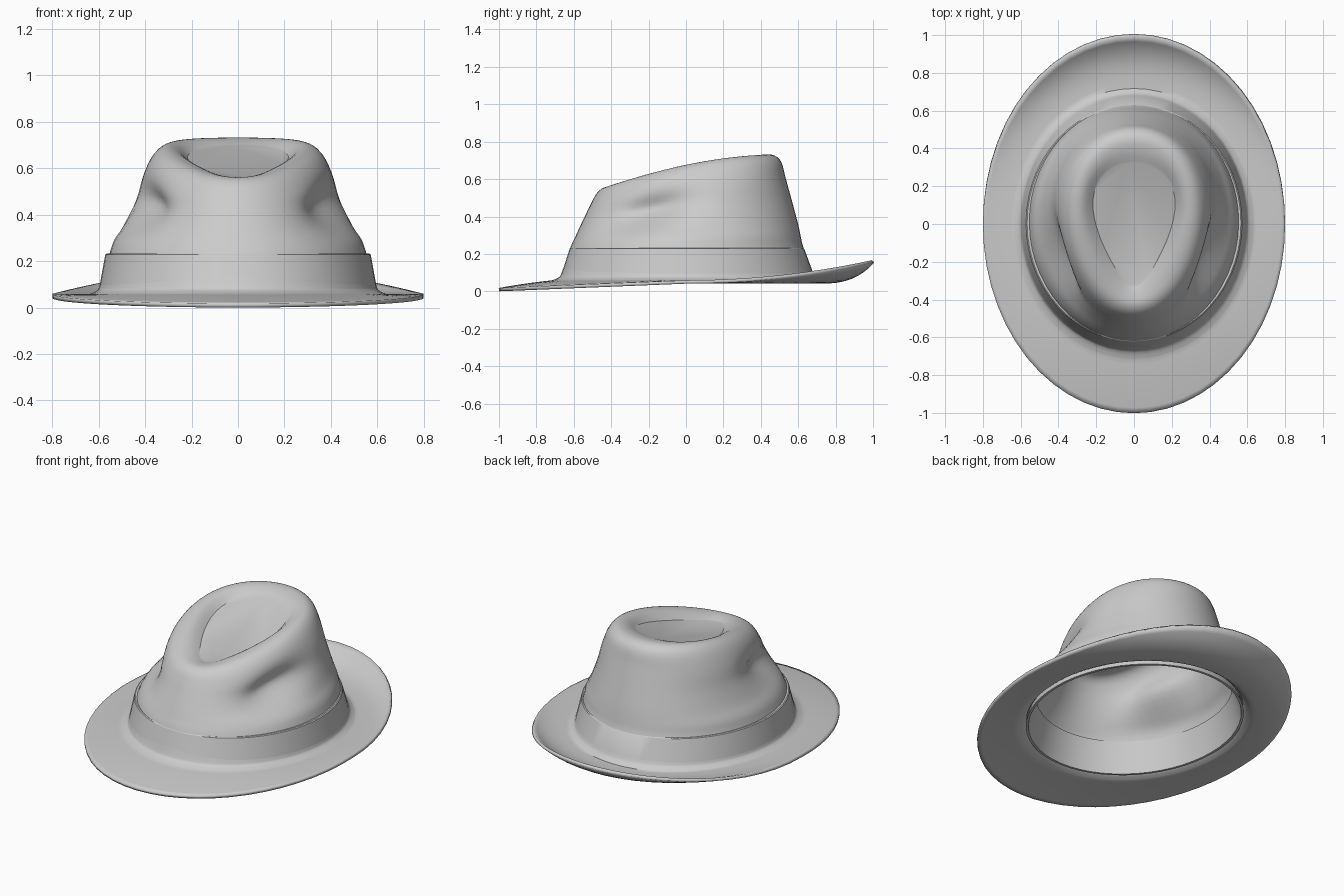
import bpy, math

if "Cube" in bpy.data.objects:
    bpy.data.objects.remove(bpy.data.objects["Cube"])

N = 56  # segments around the hat


def ring(hx, yf, yb, zf, zb, egg=0.0, bow=0.0):
    """Egg-shaped ring: half width, front/back y, front/back z, taper, mid-height bow."""
    pts = []
    for j in range(N):
        a = 2 * math.pi * j / N
        s = math.sin(a)
        t = (s + 1) / 2
        pts.append([hx * math.cos(a) * (1 + egg * s), yf + (yb - yf) * t,
                    zf + (zb - zf) * t + bow * (1 - s * s)])
    return pts


def smooth_levels(levels, steps):
    """Catmull-Rom interpolation through the level tuples."""
    out = []
    last = len(levels) - 1
    for i in range(last):
        p0, p1, p2, p3 = (levels[max(0, min(last, i + d))] for d in (-1, 0, 1, 2))
        for k in range(steps):
            t = k / steps
            out.append([b + 0.5 * t * (c - a + t * (2*a - 5*b + 4*c - d + t * (3*(b - c) + d - a)))
                        for a, b, c, d in zip(p0, p1, p2, p3)])
    return out + [list(levels[-1])]


def loft(name, rings, cap=False, thickness=0.0, closed=False, offset=0.0):
    verts = [p for r in rings for p in r]
    m = len(rings)
    faces = []
    for i in range(m if closed else m - 1):
        k = (i + 1) % m
        for j in range(N):
            n = (j + 1) % N
            faces.append((i*N + j, i*N + n, k*N + n, k*N + j))
    if cap:
        faces.append(tuple((m - 1) * N + j for j in range(N)))
    me = bpy.data.meshes.new(name)
    me.from_pydata(verts, [], faces)
    ob = bpy.data.objects.new(name, me)
    bpy.context.collection.objects.link(ob)
    bpy.ops.object.select_all(action='DESELECT')
    ob.select_set(True)
    bpy.context.view_layer.objects.active = ob
    bpy.ops.object.shade_smooth_by_angle(angle=math.radians(32))
    if thickness:
        mod = ob.modifiers.new("felt", 'SOLIDIFY')
        mod.thickness = thickness
        mod.offset = offset
    return ob


# Brim: dips at the front, curls up at the back
brim = []
for i in range(10):
    u = 1 - i / 10
    r = ring(0.635 + 0.165*u, -0.715 - 0.285*u, 0.715 + 0.285*u, 0.05, 0.05)
    for p in r:
        y = p[1]
        p[2] += 0.041 * min(0, y) * u if y < 0 else 0.11 * y * y * u ** 2.3
    brim.append(r)

# Crown: half width, front y, back y, front z, back z, egg taper, bow
crown = smooth_levels([
    (0.635, -0.715, 0.715, 0.05, 0.05, 0, 0),
    (0.60, -0.675, 0.69, 0.068, 0.068, 0, 0),
    (0.585, -0.655, 0.67, 0.10, 0.10, 0, 0),
    (0.545, -0.61, 0.62, 0.23, 0.23, 0.01, 0),
    (0.525, -0.585, 0.605, 0.285, 0.29, 0.02, 0),
    (0.485, -0.56, 0.59, 0.34, 0.36, 0.04, 0),
    (0.44, -0.522, 0.558, 0.42, 0.48, 0.06, 0),
    (0.41, -0.495, 0.525, 0.475, 0.60, 0.08, 0.005),
    (0.365, -0.465, 0.50, 0.525, 0.69, 0.10, 0.02),
    (0.32, -0.425, 0.455, 0.55, 0.722, 0.14, 0.03),
    (0.265, -0.375, 0.39, 0.55, 0.715, 0.25, 0.03),
    (0.207, -0.325, 0.325, 0.54, 0.69, 0.40, 0.0)], 4)
crown = [ring(*lv) for lv in crown]

# Finger pinches on both sides of the crown
for r in crown:
    for p in r:
        dy = p[1] + 0.2
        dz = p[2] - 0.43 - 0.25 * dy
        p[0] *= 1 - 0.21 * math.exp(-(dy / 0.2) ** 2 - (dz / 0.085) ** 2)

loft("hat_body", brim + crown, cap=True, thickness=0.018)

# Ribbon around the crown
loft("hat_band", [ring(*lv) for lv in (
    (0.575, -0.645, 0.66, 0.085, 0.085),
    (0.598, -0.668, 0.685, 0.085, 0.085),
    (0.572, -0.622, 0.632, 0.228, 0.228),
    (0.566, -0.617, 0.627, 0.232, 0.232),
    (0.545, -0.605, 0.615, 0.23, 0.23))], closed=True)

# Inner sweatband
loft("sweatband", [ring(*lv) for lv in (
    (0.585, -0.655, 0.67, 0.045, 0.045),
    (0.57, -0.64, 0.655, 0.045, 0.045),
    (0.526, -0.59, 0.60, 0.23, 0.23),
    (0.54, -0.605, 0.615, 0.23, 0.23))][::-1], closed=True)
